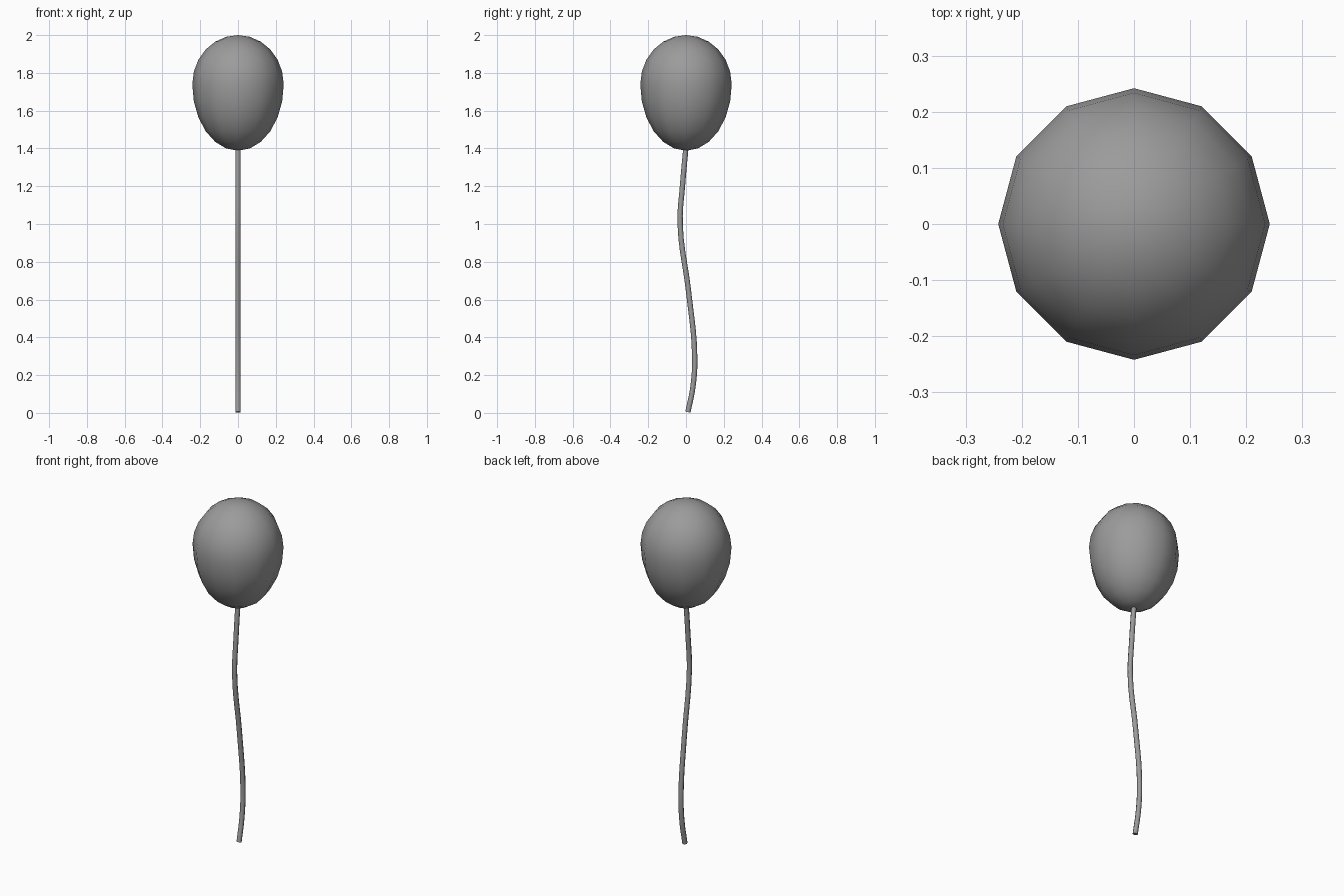
import bpy

if "Cube" in bpy.data.objects:
    bpy.data.objects.remove(bpy.data.objects["Cube"])

# Dark grey shared by both parts
grey = bpy.data.materials.new("dark_grey")
grey.diffuse_color = (0.33, 0.33, 0.33, 1)
grey.use_nodes = True
grey.node_tree.nodes["Principled BSDF"].inputs["Base Color"].default_value = grey.diffuse_color

# Balloon: 12-sided sphere, stretched into an egg that narrows downwards
MID, RADIUS, UP, DOWN = 1.74, 0.242, 0.26, 0.352
bpy.ops.mesh.primitive_uv_sphere_add(segments=12, ring_count=12, radius=1)
balloon = bpy.context.object
balloon.name = "balloon"
for v in balloon.data.vertices:
    v.co.x *= RADIUS
    v.co.y *= RADIUS
    v.co.z = MID + v.co.z * (UP if v.co.z > 0 else DOWN)
bpy.ops.object.shade_smooth()
balloon.data.materials.append(grey)

# String: thin tube along a gentle S curve, seen from the side
path = [(0.010, 0.004), (0.037, 0.14), (0.046, 0.30), (0.014, 0.64),
        (-0.031, 1.0), (-0.018, 1.21), (0.0, 1.41)]
curve = bpy.data.curves.new("string", "CURVE")
curve.dimensions = "3D"
curve.bevel_depth = 0.014
curve.bevel_resolution = 2
curve.resolution_u = 5
curve.use_fill_caps = True
spline = curve.splines.new("BEZIER")
spline.bezier_points.add(len(path) - 1)
for point, (y, z) in zip(spline.bezier_points, path):
    point.co = (0, y, z)
    point.handle_left_type = point.handle_right_type = "AUTO"
string = bpy.data.objects.new("string", curve)
bpy.context.collection.objects.link(string)
curve.materials.append(grey)

# Turn the string into a mesh with crisp cut ends
bpy.ops.object.select_all(action="DESELECT")
string.select_set(True)
bpy.context.view_layer.objects.active = string
bpy.ops.object.convert(target="MESH")
bpy.ops.object.shade_smooth_by_angle(angle=0.9)
